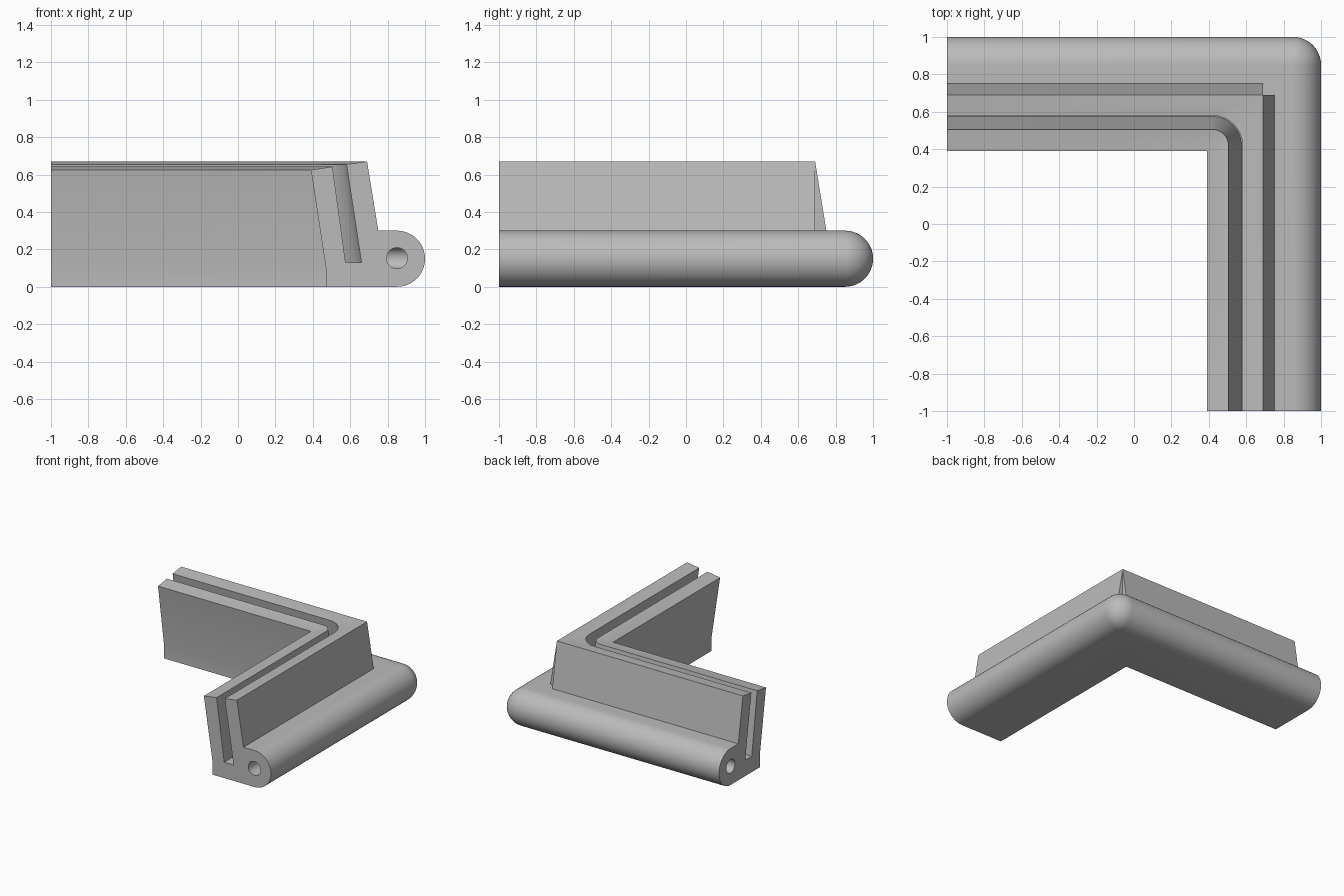
import bpy
import bmesh
from math import cos, sin, pi

if "Cube" in bpy.data.objects:
    bpy.data.objects.remove(bpy.data.objects["Cube"], do_unlink=True)

ARC = 16            # steps around the rounded corner
BEAD, R = 0.85, 0.15
GROOVE = 0.42       # centre of the groove bend
WALL = 0.69         # outer wall corner
MITRE = 9           # centre beyond every point: sharp corner


def rail(u, z, centre):
    """Path of one profile point: front end, corner, left end."""
    pts = [(u, -1, z)]
    if centre == "notch":
        pts += [(u, WALL, z)] + [(WALL, WALL, z)] * (ARC - 1) + [(WALL, u, z)]
    elif u > centre:
        r = u - centre
        for k in range(ARC + 1):
            a = k / ARC * pi / 2
            pts.append((centre + r * cos(a), centre + r * sin(a), z))
    else:
        pts += [(u, u, z)] * (ARC + 1)
    return pts + [(-1, u, z)]


# Section: base, round bead, outer wall, groove, inner wall
section = [(0.47, 0, MITRE)]
for i in range(25):
    a = -pi / 2 + i / 24 * pi
    section.append((BEAD + R * cos(a), R + R * sin(a), BEAD))
section += [
    (0.75, 0.30, "notch"), (WALL, 0.67, MITRE),
    (0.58, 0.654, GROOVE), (0.66, 0.13, GROOVE),
    (0.575, 0.13, GROOVE), (0.505, 0.642, GROOVE),
    (0.39, 0.625, MITRE), (0.47, 0.10, MITRE),
]
# Bore running inside the bead
bore = [(BEAD + 0.056 * cos(2 * pi * i / 24), 0.153 + 0.056 * sin(2 * pi * i / 24), MITRE)
        for i in range(24)]

bm = bmesh.new()
found = {}


def vert(p):
    key = tuple(round(c, 5) for c in p)
    if key not in found:
        found[key] = bm.verts.new(p)
    return found[key]


def sweep(profile):
    rails = [[vert(p) for p in rail(*q)] for q in profile]
    for i, low in enumerate(rails):
        high = rails[(i + 1) % len(rails)]
        for k in range(len(low) - 1):
            ring = list(dict.fromkeys([low[k], low[k + 1], high[k + 1], high[k]]))
            if len(ring) > 2 and not bm.faces.get(ring):
                bm.faces.new(ring)


sweep(section)
sweep(bore)

# Flat ends with the bore left open
for axis in (0, 1):
    edges = [e for e in bm.edges if e.is_boundary
             and all(v.co[axis] < -0.999 for v in e.verts)]
    bmesh.ops.triangle_fill(bm, use_beauty=True, use_dissolve=False, edges=edges)
bmesh.ops.recalc_face_normals(bm, faces=bm.faces[:])

mesh = bpy.data.meshes.new("corner_rail")
bm.to_mesh(mesh)
bm.free()
corner_rail = bpy.data.objects.new("corner_rail", mesh)
bpy.context.collection.objects.link(corner_rail)

grey = bpy.data.materials.new("light_grey")
grey.use_nodes = True
colour = (0.5, 0.5, 0.5, 1)
grey.diffuse_color = colour
grey.node_tree.nodes["Principled BSDF"].inputs["Base Color"].default_value = colour
mesh.materials.append(grey)

bpy.ops.object.select_all(action="DESELECT")
corner_rail.select_set(True)
bpy.context.view_layer.objects.active = corner_rail
bpy.ops.object.shade_smooth_by_angle(angle=pi / 6)
